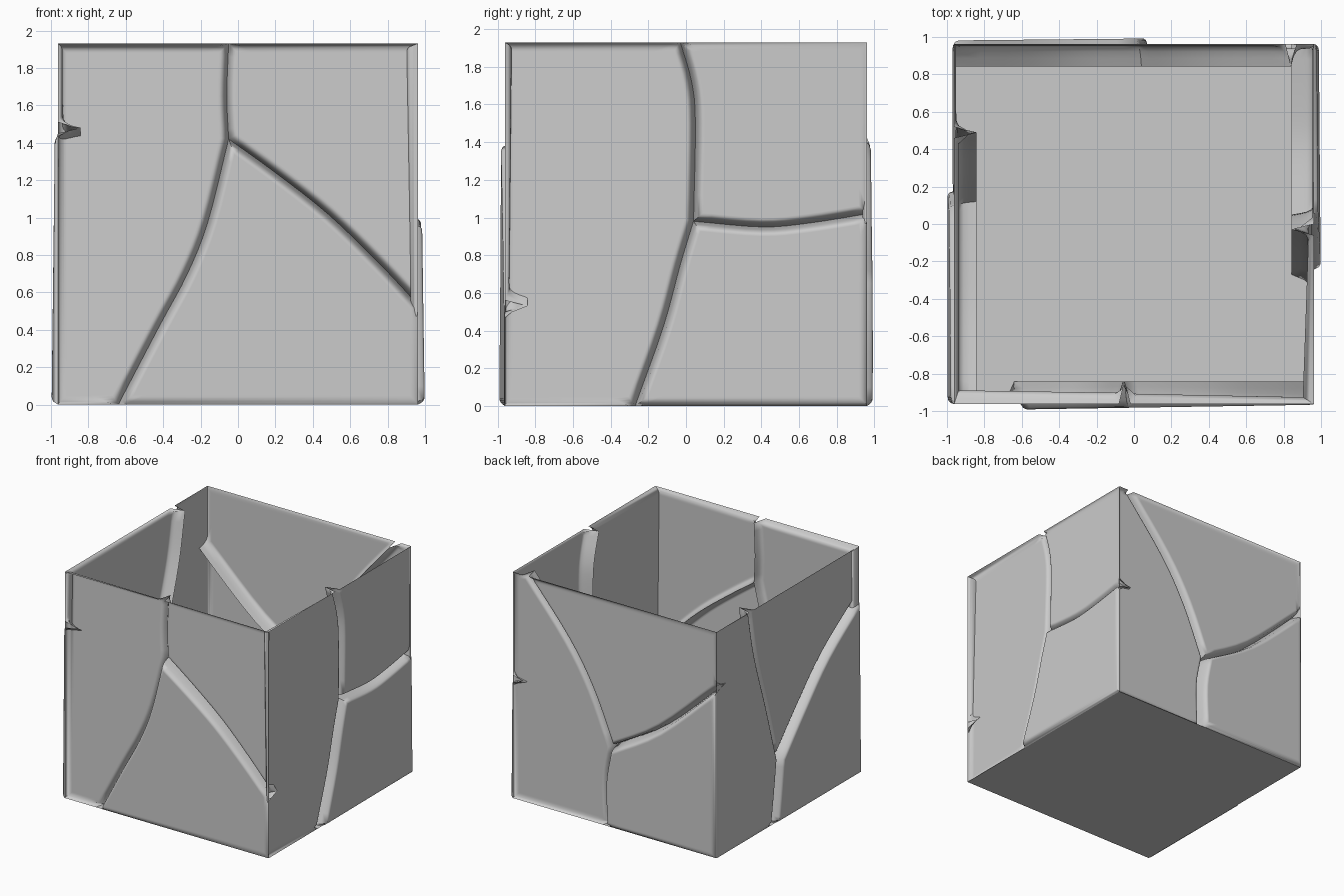
import bpy, bmesh, math
from mathutils import Vector, Matrix

if "Cube" in bpy.data.objects:
    bpy.data.objects.remove(bpy.data.objects["Cube"])

HALF, HEIGHT = 0.967, 1.93
GROOVE, ROLL = 0.125, 0.005
# inset distance, groove depth share, panel offset share of each ring
RINGS = [(0.0, 1.0, 0.0), (0.008, 0.6, 0.4), (0.016, 0.28, 0.72),
         (0.028, 0.06, 0.94), (0.04, 0.0, 1.0), (0.05, 0.0, 1.0)]

clay = bpy.data.materials.new("plain_grey")
clay.use_nodes = True
GREY = (0.6, 0.6, 0.6, 1)
clay.diffuse_color = GREY
bsdf = clay.node_tree.nodes["Principled BSDF"]
bsdf.inputs["Base Color"].default_value = GREY
bsdf.inputs["Roughness"].default_value = 0.8


def smooth_path(points, steps=4):
    """Rounded crack line through a few points."""
    p = [Vector(q) for q in points]
    p = [2 * p[0] - p[1]] + p + [2 * p[-1] - p[-2]]
    out = []
    for a, b, c, d in zip(p, p[1:], p[2:], p[3:]):
        for i in range(steps):
            t = i / steps
            out.append(0.5 * (2 * b + (c - a) * t + (2 * a - 5 * b + 4 * c - d) * t * t
                              + (3 * b - a - 3 * c + d) * t ** 3))
    return out + [p[-2]]


def toward(a, b, gap):
    """Border point a short way from a crack end to a wall corner."""
    span = b - a
    return a + span.normalized() * min(gap, 0.6 * span.length)


def inset_points(points, dist):
    """Mitred inset of a counter-clockwise outline."""
    out = []
    for i, p in enumerate(points):
        e1 = (p - points[i - 1]).normalized()
        e2 = (points[(i + 1) % len(points)] - p).normalized()
        n1, n2 = Vector((-e1.y, e1.x)), Vector((-e2.y, e2.x))
        m = (n1 + n2).normalized()
        out.append(p + m * dist / max(m.dot(n1), 0.35))
    return out


def build_panel(name, crack, corners, tilt, turn):
    """Panel bounded by a crack line and the wall border through the corners."""
    bm = bmesh.new()
    rings = []
    for inset, share, lift in RINGS:
        gap = 0.03 + 2.3 * inset
        points = (crack + [toward(crack[-1], corners[0], gap)] + corners
                  + [toward(crack[0], corners[-1], gap)])
        ring = []
        for i, p in enumerate(inset_points(points, inset)):
            depth = (GROOVE if i < len(crack) else ROLL) * share
            raised = (tilt[0] + tilt[1] * p.x + tilt[2] * (p.y - HEIGHT / 2)) * lift
            # the sides of a panel meet the neighbouring wall
            limit = HALF - ROLL * share
            u = max(-limit, min(limit, p.x))
            z = max(0, min(HEIGHT, p.y))
            ring.append(bm.verts.new((u, -(HALF + raised - depth), z)))
        rings.append(ring)
    for outer, inner in zip(rings, rings[1:]):
        for i in range(len(outer)):
            j = (i + 1) % len(outer)
            bm.faces.new((outer[i], outer[j], inner[j], inner[i]))
    bm.faces.new(rings[-1])
    bm.transform(Matrix.Rotation(turn, 4, "Z"))
    return finish(name, bm)


def finish(name, bm):
    mesh = bpy.data.meshes.new(name)
    bm.to_mesh(mesh)
    bm.free()
    mesh.materials.append(clay)
    obj = bpy.data.objects.new(name, mesh)
    bpy.context.collection.objects.link(obj)
    return obj


def build_wall(name, turn, hub, top, side, bottom, tilts):
    """One wall: three panels split by cracks that meet at a hub."""
    up, across, down = (smooth_path([hub] + b) for b in (top, side, bottom))
    top_r, low_r = Vector((HALF, HEIGHT)), Vector((HALF, 0))
    top_l, low_l = Vector((-HALF, HEIGHT)), Vector((-HALF, 0))
    panels = {
        "side_panel": (down[::-1] + up[1:], [top_l, low_l]),
        "upper_panel": (up[::-1] + across[1:], [top_r]),
        "lower_panel": (across[::-1] + down[1:], [low_r]),
    }
    return [build_panel(f"{name}_{part}", crack, corners, tilt, turn)
            for (part, (crack, corners)), tilt in zip(panels.items(), tilts)]


# each tilt: offset of the panel, change across, change upward
parts = []
parts += build_wall("front", 0, (-.05, 1.42),
                    [(-.06, 1.65), (-.05, HEIGHT)],
                    [(.2, 1.24), (.48, 1.02), (.75, .76), (HALF, .53)],
                    [(-.16, .98), (-.27, .7), (-.42, .42), (-.64, 0)],
                    [(-.045, .015, -.02), (-.05, .02, -.01), (.015, -.016, 0)])
parts += build_wall("left", math.pi / 2, (.04, .98),
                    [(.05, 1.5), (.03, 1.72), (-.03, HEIGHT)],
                    [(.4, .95), (.65, .97), (HALF, 1.02)],
                    [(-.03, .75), (-.12, .42), (-.27, 0)],
                    [(-.018, .035, -.015), (-.012, 0, 0), (.018, -.008, -.012)])
parts += build_wall("back", math.pi, (-.04, .67),
                    [(-.23, 1.11), (-.46, 1.48), (-.84, HEIGHT)],
                    [(.43, .96), (HALF, 1.45)],
                    [(-.09, .38), (-.08, 0)],
                    [(-.03, 0, 0), (-.015, 0, 0), (.024, -.01, 0)])
parts += build_wall("right", -math.pi / 2, (-.12, .53),
                    [(-.26, 1.03), (-.41, 1.52), (-.49, HEIGHT)],
                    [(.17, .84), (.51, 1.17), (HALF, 1.48)],
                    [(-.16, .25), (-.2, 0)],
                    [(-.006, 0, -.01), (-.03, 0, 0), (.018, 0, -.012)])

# flat floor closing the open box
bm = bmesh.new()
r = HALF - ROLL
bm.faces.new([bm.verts.new(c) for c in ((-r, -r, 0), (-r, r, 0), (r, r, 0), (r, -r, 0))])
parts.append(finish("floor", bm))

bpy.ops.object.select_all(action="DESELECT")
for obj in parts:
    obj.select_set(True)
bpy.context.view_layer.objects.active = parts[0]
bpy.ops.object.shade_smooth_by_angle(angle=math.radians(60))
